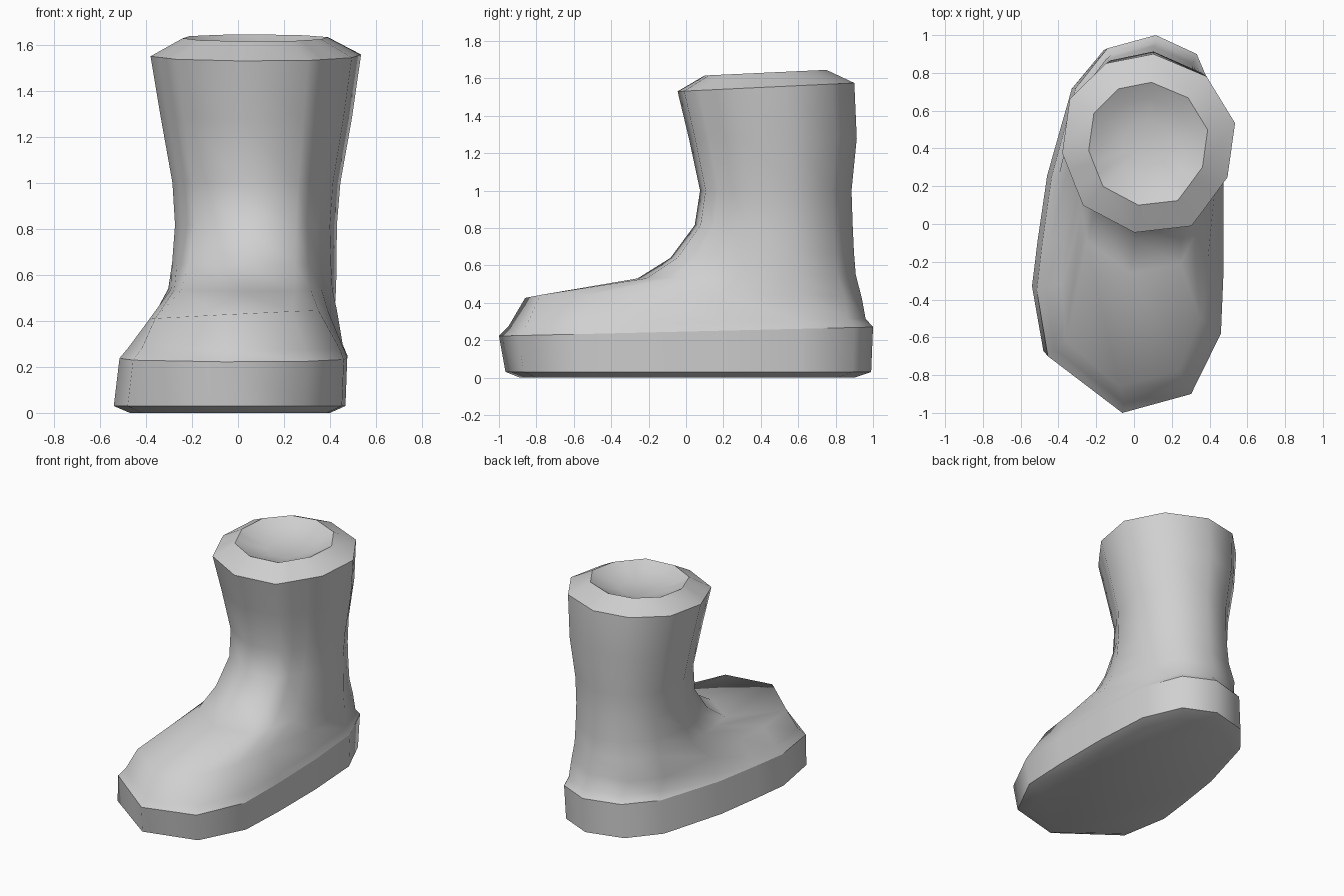
import bpy, bmesh

if "Cube" in bpy.data.objects:
    bpy.data.objects.remove(bpy.data.objects["Cube"])

# Matching 14-point outlines (x, y), from the heel round the right side to the toe and back
SOLE = [(.10, 1), (.32, .90), (.44, .62), (.465, .20), (.465, -.23), (.45, -.58), (.29, -.90),
        (-.08, -1), (-.48, -.70), (-.54, -.35), (-.51, -.10), (-.46, .25), (-.33, .72), (-.16, .93)]
TOE = [(.10, .94), (.31, .85), (.42, .60), (.43, .20), (.39, -.20), (.35, -.50), (.235, -.78),
       (-.08, -.86), (-.36, -.62), (-.385, -.32), (-.375, -.08), (-.36, .25), (-.30, .67), (-.15, .87)]
SHAFT = [(.10, .91), (.38, .79), (.53, .54), (.49, .25), (.425, .16), (.36, .07), (.30, -.01),
         (.0, -.045), (-.27, .10), (-.31, .20), (-.345, .29), (-.38, .38), (-.34, .67), (-.15, .86)]


def fit(outline, x0, x1, y0, y1):
    """Stretch an outline to fill the given bounds."""
    xs, ys = [p[0] for p in outline], [p[1] for p in outline]
    sx = (x1 - x0) / (max(xs) - min(xs))
    sy = (y1 - y0) / (max(ys) - min(ys))
    return [(x0 + (x - min(xs)) * sx, y0 + (y - min(ys)) * sy) for x, y in outline]


def blend(a, b, t):
    return [(p[0] + (q[0] - p[0]) * t, p[1] + (q[1] - p[1]) * t) for p, q in zip(a, b)]


def tilt(outline, z_front, z_back, roll=0):
    """Lift an outline to a plane that slopes from front to back, and by roll from left to right."""
    ys = [p[1] for p in outline]
    lo, hi = min(ys), max(ys)
    return [(x, y, z_front + (z_back - z_front) * (y - lo) / (hi - lo) + roll * x) for x, y in outline]


waist = fit(SHAFT, -.272, .43, .065, .89)

# Each ring: points, and whether its edges stay sharp
rings = [
    # sole
    (tilt(fit(SOLE, -.47, .40, -.89, .90), 0, 0), False),
    (tilt(fit(SOLE, -.54, .467, -.965, .99), .03, .03), True),
    (tilt(fit(SOLE, -.515, .475, -1, 1), .222, .27), True),
    # welt, toe cap and instep
    (tilt(fit(SOLE, -.475, .455, -.95, .96), .272, .315), False),
    (tilt(TOE, .43, .42, .05), False),
    (tilt(blend(TOE, waist, .65), .53, .55), False),
    (tilt(blend(TOE, waist, .84), .64, .67), False),
    (tilt(blend(TOE, waist, .98), .815, .82), False),
    # shaft
    (tilt(fit(SHAFT, -.285, .445, .075, .885), 1.0, 1.0), False),
    (tilt(fit(SHAFT, -.335, .495, .015, .913), 1.28, 1.28), False),
    (tilt(fit(SHAFT, -.38, .535, -.045, .90), 1.53, 1.575), True),
    # rim and shallow hollow
    (tilt(fit(SHAFT, -.24, .39, .10, .75), 1.615, 1.645), True),
    (tilt(fit(SHAFT, -.17, .32, .18, .67), 1.58, 1.60), False),
    (tilt(fit(SHAFT, -.05, .20, .30, .55), 1.55, 1.56), False),
]

bm = bmesh.new()
loops = [[bm.verts.new(p) for p in pts] for pts, _ in rings]
n = len(SOLE)
for a, b in zip(loops, loops[1:]):
    for i in range(n):
        j = (i + 1) % n
        bm.faces.new((a[i], a[j], b[j], b[i]))
bm.faces.new(loops[0])    # underside
bm.faces.new(loops[-1])   # floor of the hollow
bmesh.ops.recalc_face_normals(bm, faces=bm.faces)
for f in bm.faces:
    f.smooth = True
for loop, (_, sharp) in zip(loops, rings):
    if sharp:
        for i in range(n):
            bm.edges.get((loop[i], loop[(i + 1) % n])).smooth = False

mesh = bpy.data.meshes.new("boot")
bm.to_mesh(mesh)
bm.free()
grey = bpy.data.materials.new("light grey")
grey.diffuse_color = (.63, .63, .63, 1)
grey.use_nodes = True
grey.node_tree.nodes["Principled BSDF"].inputs["Base Color"].default_value = grey.diffuse_color
mesh.materials.append(grey)
bpy.context.collection.objects.link(bpy.data.objects.new("boot", mesh))
